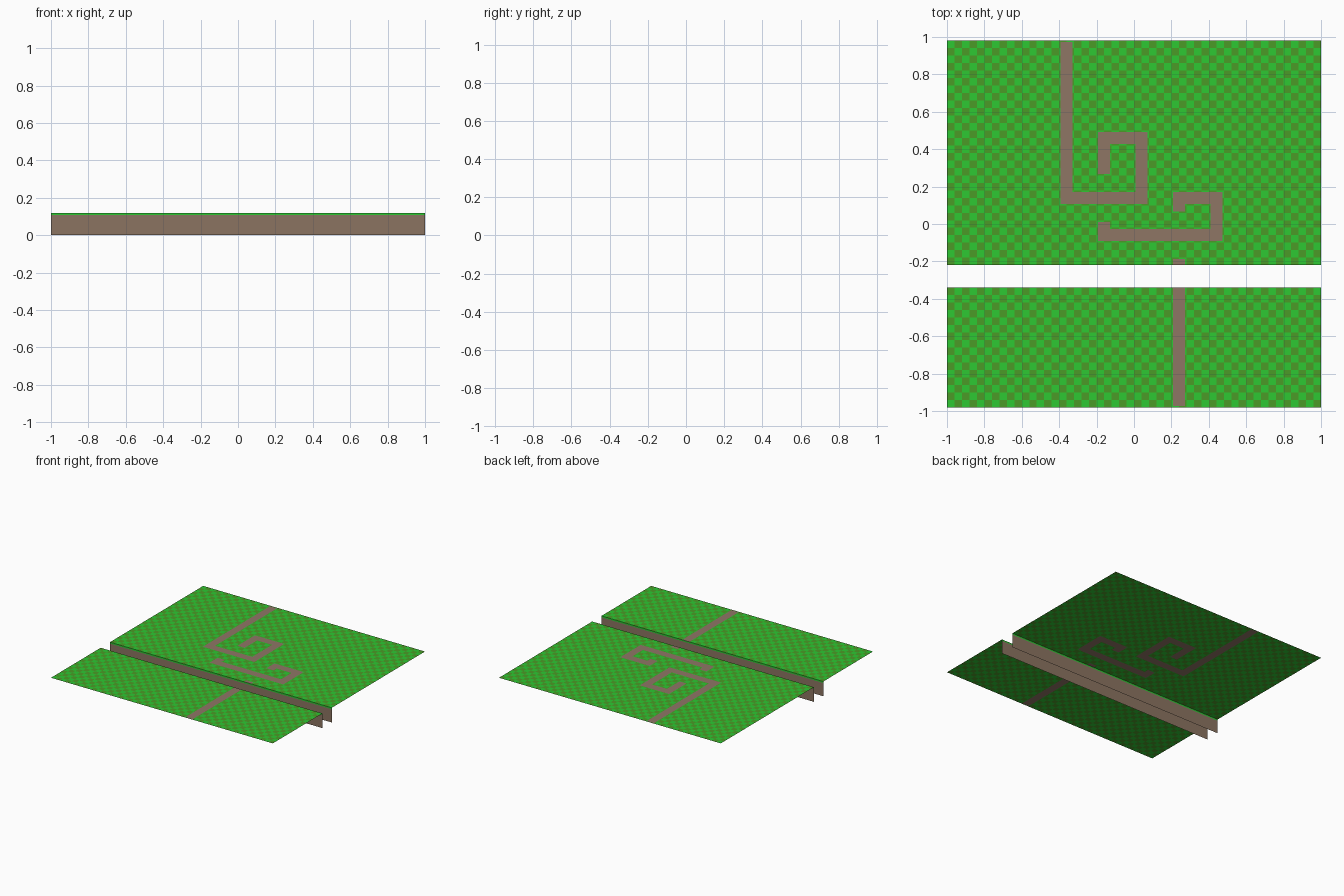
import bpy, bmesh, math

if "Cube" in bpy.data.objects:
    bpy.data.objects.remove(bpy.data.objects["Cube"])

CELL, HALF = 0.04, 0.032          # checker cell, half path width
TOP, TRIM = 0.12, 0.012           # lawn height, depth of the grass edge


def material(name, r, g, b):
    m = bpy.data.materials.new(name)
    m.diffuse_color = (r, g, b, 1)
    m.use_nodes = True
    m.node_tree.nodes["Principled BSDF"].inputs["Base Color"].default_value = m.diffuse_color
    return m


LIGHT = material("light_grass", 0.026, 0.58, 0.032)
DARK = material("dark_grass", 0.07, 0.33, 0.02)
TRACK = material("path_dirt", 0.275, 0.18, 0.13)
EARTH = material("bank_earth", 0.26, 0.175, 0.12)

# Path centre lines
PATHS = [
    [(-0.36, 0.94), (-0.36, 0.14), (0.04, 0.14), (0.04, 0.46), (-0.16, 0.46), (-0.16, 0.30)],
    [(0.24, 0.10), (0.24, 0.14), (0.44, 0.14), (0.44, -0.06), (-0.16, -0.06), (-0.16, -0.02)],
    [(0.24, -0.22), (0.24, -0.94)],
]
RECTS = []
for line in PATHS:
    for (ax, ay), (bx, by) in zip(line, line[1:]):
        RECTS.append((min(ax, bx) - HALF, max(ax, bx) + HALF,
                      min(ay, by) - HALF, max(ay, by) + HALF))


def on_path(x, y):
    return any(a < x < b and c < y < d for a, b, c, d in RECTS)


def checker(x, y):
    return (math.floor((x + 1) / CELL) + math.floor((0.98 - y) / CELL)) % 2


def make(name, quads, mats):
    """Object from (four corners, material index) quads."""
    bm = bmesh.new()
    for corners, index in quads:
        bm.faces.new([bm.verts.new(c) for c in corners]).material_index = index
    bmesh.ops.remove_doubles(bm, verts=bm.verts, dist=1e-5)
    mesh = bpy.data.meshes.new(name)
    bm.to_mesh(mesh)
    bm.free()
    for m in mats:
        mesh.materials.append(m)
    bpy.context.collection.objects.link(bpy.data.objects.new(name, mesh))


def breaks(lo, hi, extra):
    cells = [lo + CELL * i for i in range(round((hi - lo) / CELL) + 1)]
    return sorted({round(v, 4) for v in cells + extra if lo - 1e-6 <= v <= hi + 1e-6})


def lawn(name, y0, y1):
    """Checkered sheet with the paths let into it flush."""
    xs = breaks(-1, 1, [v for r in RECTS for v in r[:2]])
    ys = breaks(y0, y1, [v for r in RECTS for v in r[2:]])
    grass, path = [], []
    for xa, xb in zip(xs, xs[1:]):
        for ya, yb in zip(ys, ys[1:]):
            mx, my = (xa + xb) / 2, (ya + yb) / 2
            quad = [(xa, ya, TOP), (xb, ya, TOP), (xb, yb, TOP), (xa, yb, TOP)]
            if on_path(mx, my):
                path.append((quad, 0))
            else:
                grass.append((quad, checker(mx, my)))
    make(name + "_lawn", grass, [LIGHT, DARK])
    make(name + "_path", path, [TRACK])


def bank(name, y, facing):
    """Upright bank beside the channel, with a grass edge on top."""
    quads = []
    for z0, z1, index in ((0, TOP - TRIM, 0), (TOP - TRIM, TOP, 1)):
        quad = [(-1, y, z0), (1, y, z0), (1, y, z1), (-1, y, z1)]
        quads.append((quad if facing < 0 else quad[::-1], index))
    make(name, quads, [EARTH, LIGHT])


# Two lawns either side of the open channel
lawn("back", -0.22, 0.98)
lawn("front", -0.98, -0.34)
bank("back_bank", -0.22, -1)
bank("front_bank", -0.34, 1)
